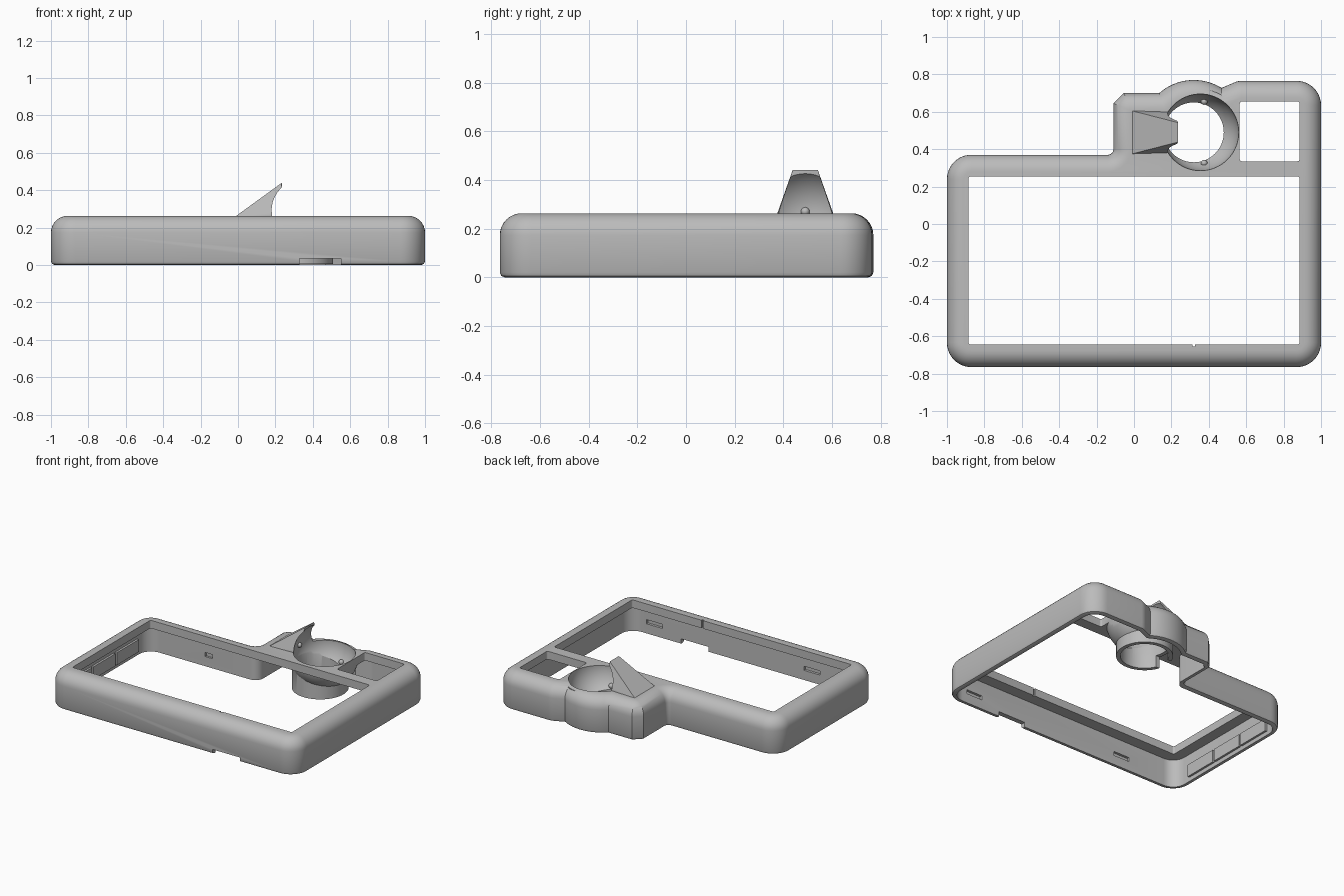
import bpy, bmesh, math
from mathutils import Vector

cube = bpy.data.objects.get("Cube")
if cube:
    bpy.data.objects.remove(cube, do_unlink=True)

grey = bpy.data.materials.new("matte grey")
grey.use_nodes = True
grey.diffuse_color = (0.5, 0.5, 0.5, 1)
grey.node_tree.nodes["Principled BSDF"].inputs["Base Color"].default_value = (0.5, 0.5, 0.5, 1)


def finish(name, bm):
    bmesh.ops.recalc_face_normals(bm, faces=bm.faces)
    mesh = bpy.data.meshes.new(name)
    bm.to_mesh(mesh)
    bm.free()
    mesh.materials.append(grey)
    obj = bpy.data.objects.new(name, mesh)
    bpy.context.collection.objects.link(obj)
    return obj


def rounded(corners, steps=10):
    """Fillet each (x, y, radius) corner of a counter-clockwise outline."""
    pts = []
    for i, (x, y, r) in enumerate(corners):
        p = Vector((x, y))
        if r == 0:
            pts.append(p)
            continue
        a = (Vector(corners[i - 1][:2]) - p).normalized()
        b = (Vector(corners[(i + 1) % len(corners)][:2]) - p).normalized()
        half = a.angle(b) / 2
        centre = p + (a + b).normalized() * r / math.sin(half)
        start = p + a * r / math.tan(half) - centre
        end = p + b * r / math.tan(half) - centre
        turn = math.atan2(start.x * end.y - start.y * end.x, start.dot(end))
        for k in range(steps + 1):
            t = turn * k / steps
            c, s = math.cos(t), math.sin(t)
            pts.append(centre + Vector((start.x * c - start.y * s, start.x * s + start.y * c)))
    return pts


def inset(pts, d):
    """Move an outline inwards by d with mitred corners."""
    out = []
    for i, p in enumerate(pts):
        e = (p - pts[i - 1]).normalized()
        f = (pts[(i + 1) % len(pts)] - p).normalized()
        n, m = Vector((-e.y, e.x)), Vector((-f.y, f.x))
        out.append(p + (n + m) * d / (1 + n.dot(m)))
    return out


def prism(name, pts, levels):
    """Loft an outline through (inset, z) levels and cap both ends."""
    bm = bmesh.new()
    rings = [[bm.verts.new((p.x, p.y, z)) for p in inset(pts, d)] for d, z in levels]
    n = len(pts)
    for lo, hi in zip(rings, rings[1:]):
        for i in range(n):
            bm.faces.new((lo[i], lo[(i + 1) % n], hi[(i + 1) % n], hi[i]))
    bm.faces.new(rings[0][::-1])
    bm.faces.new(rings[-1])
    return finish(name, bm)


def box(name, x0, x1, y0, y1, z0, z1, r=0):
    pts = rounded([(x0, y0, r), (x1, y0, r), (x1, y1, r), (x0, y1, r)], 4)
    return prism(name, pts, [(0, z0), (0, z1)])


def ball(name, centre, r, seg=64):
    bm = bmesh.new()
    bmesh.ops.create_uvsphere(bm, u_segments=seg, v_segments=seg // 2, radius=r)
    bmesh.ops.translate(bm, verts=bm.verts, vec=centre)
    return finish(name, bm)


def cylinder(name, x, y, r, z0, z1):
    pts = [Vector((x + r * math.cos(t * math.tau / 64), y + r * math.sin(t * math.tau / 64)))
           for t in range(64)]
    return prism(name, pts, [(0, z0), (0, z1)])


def combine(target, tool, op):
    tool.hide_render = True
    mod = target.modifiers.new(op, "BOOLEAN")
    mod.operation, mod.object, mod.solver = op, tool, "EXACT"
    bpy.context.view_layer.objects.active = target
    bpy.ops.object.modifier_apply(modifier=mod.name)
    bpy.data.objects.remove(tool, do_unlink=True)


# Outer outline with the round bulge around the cup
bulge = []
for k in range(13):
    a = math.radians(58 + 73.4 * k / 12)
    bulge.append((0.32 + 0.28 * math.cos(a), 0.49 + 0.28 * math.sin(a), 0))
outline = rounded([(-1, -0.765, 0.13), (1, -0.765, 0.13), (1, 0.765, 0.13), (0.555, 0.765, 0.1)]
                  + bulge + [(-0.055, 0.70, 0), (-0.11, 0.645, 0), (-0.11, 0.37, 0.03),
                             (-1, 0.37, 0.13)])

# Hollow frame with a rounded top edge
R = 0.09
levels = [(0.02, 0), (0.006, 0.006), (0, 0.02)]
for k in range(9):
    a = math.pi / 2 * k / 8
    levels.append((R - R * math.cos(a), 0.263 - R + R * math.sin(a)))
frame = prism("frame", outline, levels)
combine(frame, prism("cavity", outline, [(0.035, -0.1), (0.035, 0.205)]), "DIFFERENCE")

# Cup body: a bulb with a short round skirt
CUP = Vector((0.355, 0.49, 0.26))
bulb = ball("bulb", CUP, 0.23)
combine(bulb, box("bulb_trim", 0, 1, 0, 1, 0.25, 0.6), "DIFFERENCE")
combine(frame, bulb, "UNION")
combine(frame, cylinder("skirt", 0.32, 0.49, 0.188, 0.005, 0.23), "UNION")

# Sloping flap that leans over the cup
bm = bmesh.new()
for side in (-1, 1):
    for x, w, z in ((-0.01, 0.115, 0.262), (-0.01, 0.115, 0.21), (0.235, 0.052, 0.44),
                    (0.235, 0.052, 0.428), (0.21, 0.108, 0.27), (0.21, 0.108, 0.21)):
        bm.verts.new((x, 0.49 + side * w, z))
bmesh.ops.convex_hull(bm, input=bm.verts)
combine(frame, finish("flap", bm), "UNION")

# Spherical seat, open bottom and side gap of the cup
combine(frame, ball("seat_cut", CUP, 0.205), "DIFFERENCE")
combine(frame, cylinder("hole_cut", 0.32, 0.49, 0.16, -0.1, 0.2), "DIFFERENCE")
combine(frame, box("gap_cut", 0.05, 0.22, 0.43, 0.55, -0.1, 0.09), "DIFFERENCE")

# Windows, cable notch, groove and clip slots
cuts = [
    (-0.885, 0.885, -0.645, 0.255, -0.1, 0.5, 0.012),
    (0.565, 0.885, 0.335, 0.655, -0.1, 0.5, 0.012),
    (0.33, 0.55, -0.8, -0.7, -0.1, 0.035),
    (0.313, 0.327, -0.655, -0.63, -0.1, 0.5),
    (0.70, 0.83, -0.748, -0.7, 0.07, 0.10),
    (-0.57, -0.44, -0.748, -0.7, 0.07, 0.10),
    (-0.50, -0.44, 0.3, 0.35, 0.07, 0.10),
]
for c in cuts:
    combine(frame, box("opening_cut", *c), "DIFFERENCE")

# Raised panels inside the right wall
parts = [frame]
for k in range(3):
    y = -0.58 + k * 0.27
    parts.append(box("inner_panel", -0.97, -0.95, y, y + 0.255, 0.03, 0.12))

# Small grip bumps in the seat
for offset in ((0.02, 0.165, -0.118), (0.02, -0.165, -0.118), (-0.203, 0, 0.01)):
    parts.append(ball("grip_bump", CUP + Vector(offset), 0.018, 16))

bpy.ops.object.select_all(action="DESELECT")
for part in parts:
    part.select_set(True)
bpy.context.view_layer.objects.active = frame
bpy.ops.object.shade_smooth_by_angle(angle=math.radians(30))
